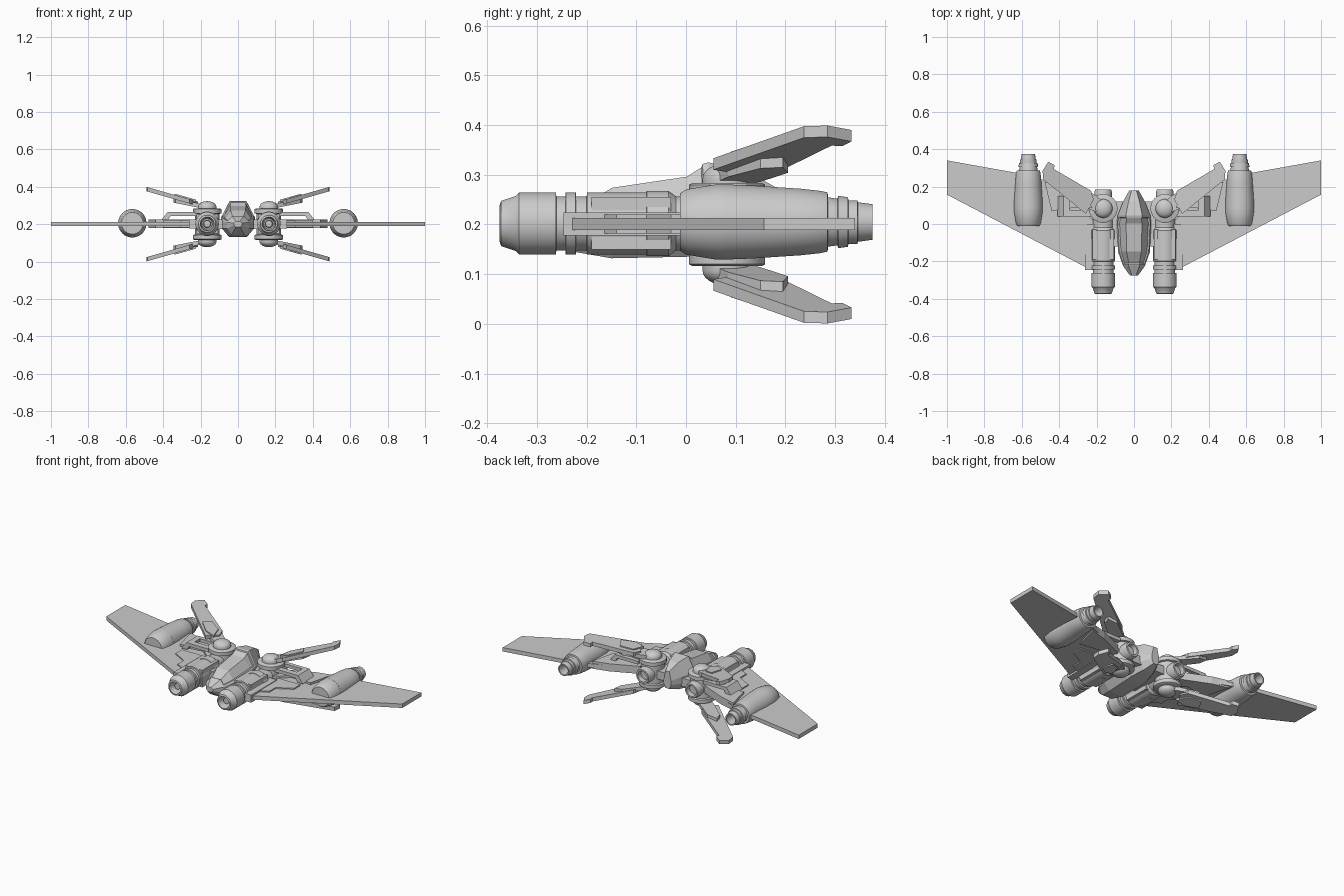
import bpy, bmesh, math
from mathutils import Vector

if "Cube" in bpy.data.objects:
    bpy.data.objects.remove(bpy.data.objects["Cube"])

MID = 0.2  # height of the horizontal symmetry plane


def finish(bm, name, axes="", smooth=False):
    """Store mesh around the mid plane and mirror it over the given axes."""
    bmesh.ops.translate(bm, verts=bm.verts, vec=(0, 0, -MID))
    bmesh.ops.recalc_face_normals(bm, faces=bm.faces)
    me = bpy.data.meshes.new(name)
    bm.to_mesh(me)
    bm.free()
    ob = bpy.data.objects.new(name, me)
    bpy.context.collection.objects.link(ob)
    ob.location.z = MID
    if axes:
        m = ob.modifiers.new("Mirror", 'MIRROR')
        m.use_axis = ["x" in axes, "y" in axes, "z" in axes]
        m.use_mirror_merge = False
    if smooth:
        bpy.context.view_layer.objects.active = ob
        ob.select_set(True)
        bpy.ops.object.shade_smooth_by_angle(angle=math.radians(35))
        ob.select_set(False)
    return ob


def loft(rings, cap=True):
    """Join equal-length rings of points into a skin."""
    bm = bmesh.new()
    rows = [[bm.verts.new(p) for p in r] for r in rings]
    n = len(rows[0])
    for a, b in zip(rows, rows[1:]):
        for i in range(n):
            j = (i + 1) % n
            bm.faces.new((a[i], a[j], b[j], b[i]))
    if cap:
        bm.faces.new(rows[0])
        bm.faces.new(rows[-1])
    return bm


def lathe(name, centre, profile, axis, axes="x", n=28):
    """Profile of (position, radius) or (position, rx, rz) along y or z."""
    rings = []
    for p in profile:
        t, rx, rz = p[0], p[1], p[-1]
        ring = []
        for k in range(n):
            a = 2 * math.pi * (k + .5) / n
            u, v = rx * math.cos(a), rz * math.sin(a)
            off = (u, t, v) if axis == "y" else (u, v, t)
            ring.append(Vector(centre) + Vector(off))
        rings.append(ring)
    return finish(loft(rings), name, axes, True)


def plate(name, outline, low, high, axes="x", slope=0, x0=0):
    """Flat outline in plan, extruded in z, optionally rising outward."""
    rings = [[(x, y, z + slope * (x - x0)) for x, y in outline] for z in (low, high)]
    return finish(loft(rings), name, axes)


def rect(x0, x1, y0, y1):
    return [(x0, y0), (x1, y0), (x1, y1), (x0, y1)]


# Fuselage: octagonal stations (y, half width, bottom, shoulder, top)
stations = [(-.275, .022, .185, .205, .215), (-.225, .058, .145, .21, .24),
            (-.15, .085, .132, .22, .28), (0, .092, .135, .235, .302),
            (.045, .088, .14, .24, .325), (.12, .058, .15, .235, .31),
            (.18, .025, .17, .22, .275)]
rings = []
for y, w, b, s, t in stations:
    half = [(w * .55, b), (w, b + (s - b) * .5), (w, s), (w * .5, t)]
    pts = half + [(-x, z) for x, z in reversed(half)]
    rings.append([(x, y, z) for x, z in pts])
bm = loft(rings)
bm.normal_update()
bmesh.ops.recalc_face_normals(bm, faces=bm.faces)
# Canopy panel sunk into the upper faces of the nose
glass = [f for f in bm.faces if f.calc_center_median().z > .215
         and -.24 < f.calc_center_median().y < .03
         and abs(f.normal.z) > .25]
bmesh.ops.inset_region(bm, faces=glass, thickness=.012, depth=0)
bmesh.ops.inset_region(bm, faces=glass, thickness=.005, depth=-.007)
finish(bm, "fuselage")

# Cross beam joining the fuselage to both nacelles
plate("cross_beam", rect(-.16, .16, -.12, .12), .175, .225, "")

# Main wings
plate("wing", [(.2, -.23), (.26, -.23), (1, .157), (1, .34), (.62, .272),
               (.48, .235), (.2, .12)], .189, .213)
plate("wing_root", rect(.19, .262, -.247, .0), .178, .224)
plate("wing_root_panel", [(.25, -.17), (.31, -.14), (.31, -.08), (.4, -.03),
                          (.4, .03), (.25, .03)], .182, .22)

# Raised wing panel with a bracket frame above it
plate("wing_panel", [(.22, .02), (.3, .09), (.44, .07), (.478, .225),
                     (.38, .2), (.22, .13)], .18, .226)
plate("bracket_top", rect(.22, .375, .04, .075), .245, .265)
plate("bracket_top_rear", rect(.22, .375, .125, .15), .245, .265)
plate("bracket_cross", rect(.345, .375, .075, .125), .245, .265)
bm = loft([[(x, y, z) for x, y in rect(a, b, .04, .15)]
           for z, a, b in ((.222, .375, .41), (.265, .345, .377))])
finish(bm, "bracket_leg", "x")

# Forward nacelles with a hollow muzzle and ring grooves
R = .063
lathe("nacelle", (.165, 0, .202),
      [(-.30, .028), (-.365, .034), (-.375, .037), (-.372, .046), (-.342, .056),
       (-.336, R), (-.262, R), (-.261, .055), (-.243, .055), (-.242, R),
       (-.222, R), (-.221, .055), (-.2, .055), (-.199, R), (-.08, R),
       (-.079, .066), (-.035, .066), (-.02, .055), (.03, .055)], "y")
lathe("muzzle_core", (.165, 0, .202), [(-.35, .018), (-.29, .022)], "y")
# Long cheek boxes along the nacelle
plate("nacelle_cheek", rect(.108, .222, -.19, -.03), .15, .255)

# Upright turret drums with domes above and below
drum = [(.0, .066), (.055, .066), (.058, .077), (.08, .077), (.084, .07)]
lathe("turret_drum", (.165, .083, MID),
      [(-t, r) for t, r in reversed(drum)] + drum[1:], "z")
dome = [(.08, .05), (.093, .05)] + [
    (.093 + .03 * math.sin(a), .05 * math.cos(a))
    for a in [math.radians(d) for d in (15, 30, 45, 60, 75, 86)]]
lathe("turret_dome", (.165, .083, MID), dome, "z", "xz")
lathe("turret_rear_port", (.165, 0, MID),
      [(.1, .047), (.172, .047), (.185, .042), (.185, .032), (.16, .028)], "y")

# Four splayed fins with toe tips and mounting arms
plate("fin", [(.258, .055), (.485, .238), (.489, .285), (.458, .333),
              (.425, .315), (.428, .293), (.23, .178), (.215, .13)],
      .308, .331, "xz", .285, .25)
plate("fin_arm", [(.17, .05), (.25, .085), (.335, .15), (.345, .195),
                  (.29, .205), (.2, .15), (.165, .12)],
      .292, .315, "xz", .2, .23)
plate("fin_cover", [(.225, .085), (.28, .09), (.34, .142), (.31, .195),
                    (.245, .16)], .325, .338, "xz", .28, .25)

# Wing pods: wedge nose, round body, stepped hollow exhaust
lathe("wing_pod", (.565, 0, .205),
      [(-.008, .052, .024), (.005, .06, .034), (.075, .073, .07),
       (.078, .076, .076), (.13, .076, .074), (.22, .07, .068), (.225, .07, .068),
       (.27, .066, .063), (.285, .062, .06), (.286, .05, .05), (.305, .047, .047),
       (.306, .053, .053), (.326, .05, .05), (.327, .044, .044), (.345, .044, .044),
       (.346, .04, .04), (.375, .036, .036), (.375, .029, .029),
       (.31, .024, .024)], "y", "x", 32)
# Rounded upper nose cowl of the pod
lathe("pod_cowl", (.565, 0, .205),
      [(-.012, .058, .058), (.0, .066, .066), (.06, .076, .076), (.11, .075, .075)], "y")
